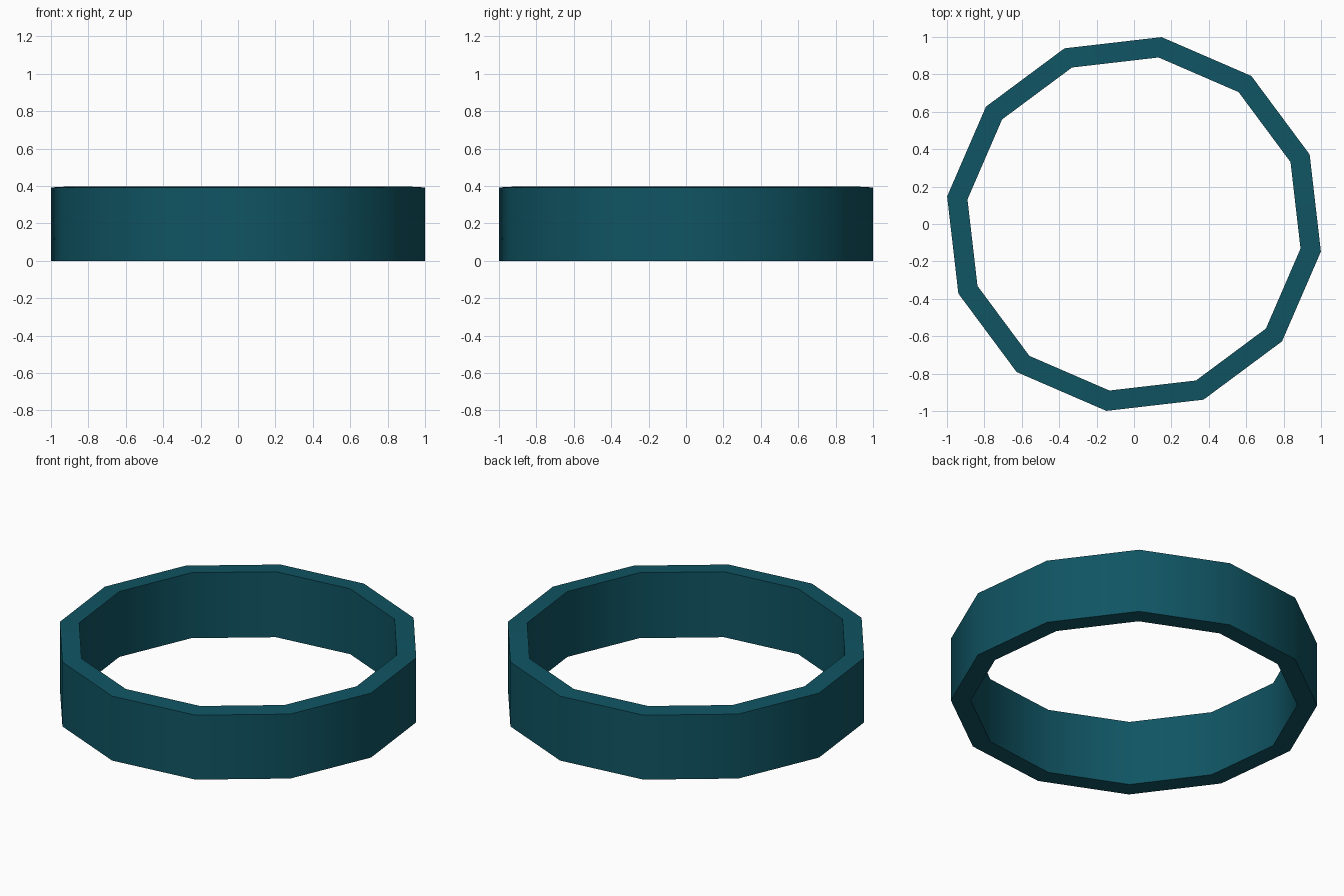
import bpy, bmesh, math

if "Cube" in bpy.data.objects:
    bpy.data.objects.remove(bpy.data.objects["Cube"])

SIDES = 12
START = math.radians(-8.4)

# Cross-section of the band: (radius, height), top slopes slightly up inwards
profile = [(1.01, 0.0), (1.01, 0.392), (0.90, 0.398), (0.90, 0.0)]

# Sweep the section around z to make a twelve-sided ring
bm = bmesh.new()
rings = []
for i in range(SIDES):
    a = START + i * math.tau / SIDES
    rings.append([bm.verts.new((r * math.cos(a), r * math.sin(a), z)) for r, z in profile])
for i in range(SIDES):
    p, q = rings[i], rings[(i + 1) % SIDES]
    for j in range(4):
        k = (j + 1) % 4
        bm.faces.new((p[j], q[j], q[k], p[k]))
bmesh.ops.recalc_face_normals(bm, faces=bm.faces[:])
mesh = bpy.data.meshes.new("ring_band")
bm.to_mesh(mesh)
bm.free()

ring = bpy.data.objects.new("ring_band", mesh)
bpy.context.collection.objects.link(ring)

# Dark teal finish
mat = bpy.data.materials.new("dark_teal")
mat.diffuse_color = (0.005, 0.09, 0.125, 1.0)
mat.use_nodes = True
mat.node_tree.nodes["Principled BSDF"].inputs["Base Color"].default_value = mat.diffuse_color
mesh.materials.append(mat)

# Smooth walls, sharp rims
bpy.context.view_layer.objects.active = ring
ring.select_set(True)
bpy.ops.object.shade_smooth_by_angle(angle=math.radians(40))
